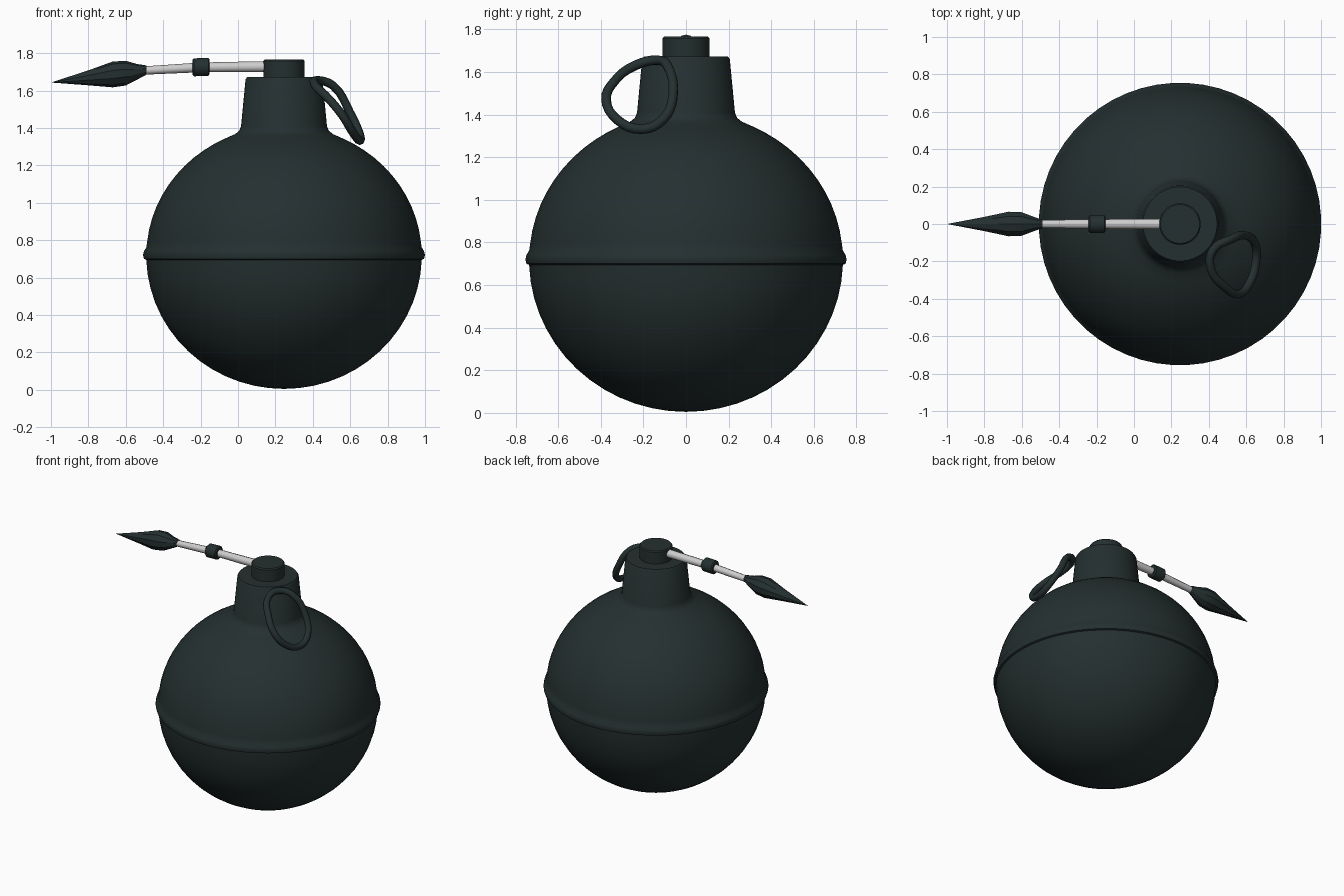
import bpy, bmesh, math
from mathutils import Vector

if "Cube" in bpy.data.objects:
    bpy.data.objects.remove(bpy.data.objects["Cube"])

CX = 0.246  # axis of the round body


def material(name, rgb):
    m = bpy.data.materials.new(name)
    m.diffuse_color = (*rgb, 1)
    m.use_nodes = True
    m.node_tree.nodes["Principled BSDF"].inputs["Base Color"].default_value = m.diffuse_color
    return m


dark = material("dark_green_black", (0.018, 0.029, 0.029))
steel = material("pale_grey", (0.62, 0.61, 0.61))


def finish(obj, mat, angle):
    obj.data.materials.append(mat)
    bpy.ops.object.select_all(action='DESELECT')
    obj.select_set(True)
    bpy.context.view_layer.objects.active = obj
    bpy.ops.object.shade_smooth_by_angle(angle=math.radians(angle))


def tube(name, rings, sides, mat, angle=35, along_x=False):
    """Skin circular rings (centre, radius); radius 0 makes a point."""
    bm = bmesh.new()
    loops = []
    for c, r in rings:
        c = Vector(c)
        loop = []
        for i in range(sides):
            a = 2 * math.pi * (i + 0.5) / sides
            u, v = r * math.cos(a), r * math.sin(a)
            loop.append(bm.verts.new(c + (Vector((0, u, v)) if along_x else Vector((u, v, 0)))))
        loops.append(loop)
    for lo, hi in zip(loops, loops[1:]):
        for i in range(sides):
            j = (i + 1) % sides
            bm.faces.new((lo[i], lo[j], hi[j], hi[i]))
    bm.faces.new(loops[0][::-1])
    bm.faces.new(loops[-1])
    bmesh.ops.remove_doubles(bm, verts=bm.verts, dist=1e-5)
    bmesh.ops.recalc_face_normals(bm, faces=bm.faces)
    me = bpy.data.meshes.new(name)
    bm.to_mesh(me)
    bm.free()
    obj = bpy.data.objects.new(name, me)
    bpy.context.collection.objects.link(obj)
    finish(obj, mat, angle)
    return obj


# Body: lower bowl, raised seam, upper dome, flared neck
profile = []
for k in range(0, 15):
    a = math.radians(-90 + 88 * k / 14)
    profile.append((0.738 * math.cos(a), 0.72 + 0.715 * math.sin(a)))
profile += [(0.75, 0.70), (0.755, 0.72), (0.75, 0.742), (0.737, 0.762)]
for k in range(0, 12):
    a = math.radians(6 + 59 * k / 11)
    profile.append((0.737 * math.cos(a), 0.72 + 0.69 * math.sin(a)))
profile += [(0.262, 1.367), (0.24, 1.385), (0.23, 1.41),
            (0.206, 1.66), (0.198, 1.672)]
tube("body", [((CX, 0, z), r) for r, z in profile], 56, dark)

# Cap on the neck
tube("cap", [((CX, 0, 1.66), 0.111), ((CX, 0, 1.758), 0.111),
             ((CX, 0, 1.766), 0.104)], 32, dark)

# Fuse rod, collar and pointed head
tube("rod", [((0.2, 0, 1.728), 0.03), ((-0.2, 0, 1.724), 0.026),
             ((-0.52, 0, 1.706), 0.022)], 10, steel, 40, True)
tube("collar", [((-0.243, 0, 1.724), 0.040), ((-0.236, 0, 1.724), 0.048),
                ((-0.159, 0, 1.727), 0.048), ((-0.152, 0, 1.727), 0.040)],
     14, dark, 35, True)
tube("pointed_head", [((-0.488, 0, 1.71), 0.024), ((-0.54, 0, 1.70), 0.042),
                      ((-0.60, 0, 1.693), 0.066), ((-0.67, 0, 1.686), 0.069),
                      ((-0.80, 0, 1.668), 0.040), ((-1.0, 0, 1.643), 0.0)],
     10, dark, 30, True)

# Pull ring: closed smooth curve leaning off the neck
path = [(.425, -.135, 1.655), (.51, -.085, 1.625), (.60, -.062, 1.48),
        (.648, -.11, 1.375), (.652, -.206, 1.332), (.613, -.325, 1.378),
        (.556, -.375, 1.47), (.487, -.338, 1.554), (.41, -.235, 1.632)]
cu = bpy.data.curves.new("pull_ring", 'CURVE')
cu.dimensions = '3D'
cu.bevel_depth = 0.023
cu.bevel_resolution = 2
cu.resolution_u = 4
sp = cu.splines.new('BEZIER')
sp.bezier_points.add(len(path) - 1)
for bp, p in zip(sp.bezier_points, path):
    bp.co = p
    bp.handle_left_type = bp.handle_right_type = 'AUTO'
sp.use_cyclic_u = True
tmp = bpy.data.objects.new("ring_curve", cu)
bpy.context.collection.objects.link(tmp)
bpy.context.view_layer.update()
mesh = bpy.data.meshes.new_from_object(tmp.evaluated_get(bpy.context.evaluated_depsgraph_get()))
bpy.data.objects.remove(tmp)
mesh.materials.clear()
ring = bpy.data.objects.new("pull_ring", mesh)
bpy.context.collection.objects.link(ring)
finish(ring, dark, 50)
